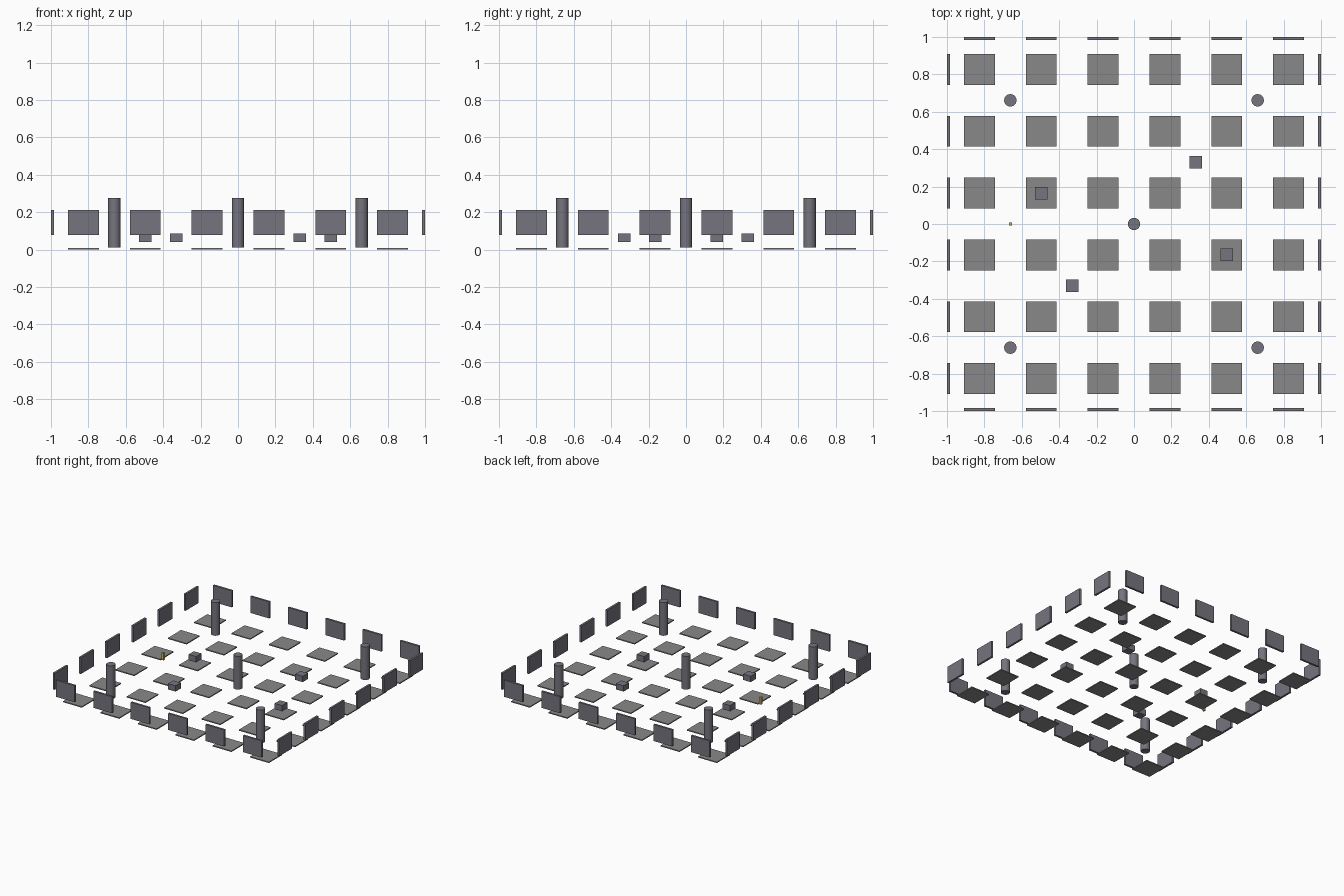
import bpy

if "Cube" in bpy.data.objects:
    bpy.data.objects.remove(bpy.data.objects["Cube"])

U = 2 / 24.2      # one design unit
LIFT = 0.05       # half tile thickness, puts the floor on z = 0


def material(name, colour):
    m = bpy.data.materials.new(name)
    m.diffuse_color = (*colour, 1)
    m.use_nodes = True
    m.node_tree.nodes["Principled BSDF"].inputs["Base Color"].default_value = m.diffuse_color
    return m


FLOOR = material("floor_grey", (0.25, 0.25, 0.25))
STONE = material("stone_grey", (0.18, 0.175, 0.21))
GOLD = material("gold", (0.6, 0.48, 0.1))


def finish(name, mat):
    ob = bpy.context.object
    ob.name = name
    ob.data.materials.append(mat)
    return ob


def box(name, centre, size, mat):
    x, y, z = centre
    bpy.ops.mesh.primitive_cube_add(size=1, location=(x * U, y * U, (z + LIFT) * U))
    ob = finish(name, mat)
    ob.scale = [s * U for s in size]
    bpy.ops.object.transform_apply(location=False, rotation=False, scale=True)
    return ob


def pillar(name, x, y):
    bpy.ops.mesh.primitive_cylinder_add(vertices=32, radius=0.4 * U, depth=3.2 * U,
                                        location=(x * U, y * U, (1.7 + LIFT) * U))
    finish(name, STONE)
    bpy.ops.object.shade_smooth_by_angle()


steps = range(-10, 11, 4)

# floor tiles
for x in steps:
    for y in steps:
        box("floor_tile", (x, y, 0), (2, 2, 0.1), FLOOR)

# wall panels on all four sides
for p in steps:
    for side in (-12, 12):
        box("wall_panel", (p, side, 1.7), (2, 0.2, 1.6), STONE)
        box("wall_panel", (side, p, 1.7), (0.2, 2, 1.6), STONE)

# pillars
for x, y in ((0, 0), (8, 8), (-8, 8), (8, -8), (-8, -8)):
    pillar("pillar", x, y)

# floating blocks
for x, y in ((4, 4), (-4, -4), (-6, 2), (6, -2)):
    box("block", (x, y, 0.71), (0.8, 0.8, 0.56), STONE)

# small golden post
box("golden_post", (-8, 0, 1.0), (0.2, 0.2, 0.7), GOLD)
